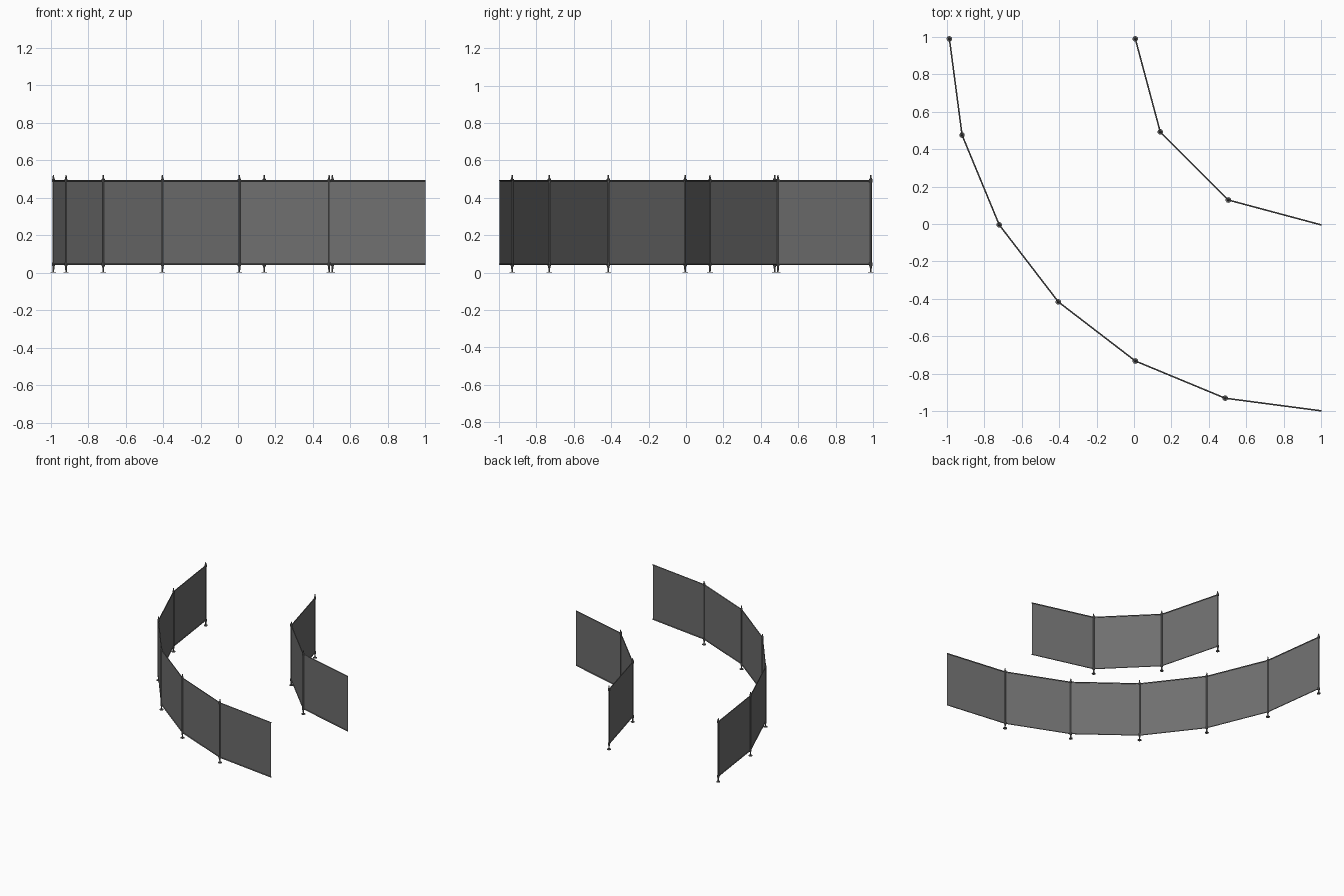
import bpy, bmesh
from math import cos, sin, radians
from mathutils import Vector

if "Cube" in bpy.data.objects:
    bpy.data.objects.remove(bpy.data.objects["Cube"])

CENTRE = Vector((1.0, 0.988, 0))
Z_LOW, Z_HIGH = 0.045, 0.492

grey = bpy.data.materials.new("dark_grey")
grey.diffuse_color = (0.16, 0.16, 0.16, 1)
grey.use_nodes = True
grey.node_tree.nodes["Principled BSDF"].inputs["Base Color"].default_value = grey.diffuse_color


def finish(name, bm):
    bmesh.ops.recalc_face_normals(bm, faces=bm.faces)
    mesh = bpy.data.meshes.new(name)
    bm.to_mesh(mesh)
    bm.free()
    mesh.materials.append(grey)
    ob = bpy.data.objects.new(name, mesh)
    bpy.context.collection.objects.link(ob)
    return ob


def rod(bm, a, b, r1, r2=None, sides=8):
    """Capped cylinder or cone from a to b."""
    d = b - a
    m = d.to_track_quat('Z', 'Y').to_matrix().to_4x4()
    m.translation = (a + b) / 2
    bmesh.ops.create_cone(bm, cap_ends=True, segments=sides, radius1=r1,
                          radius2=r1 if r2 is None else r2,
                          depth=d.length, matrix=m)


def fence(name, radius, count):
    pts = [CENTRE + radius * Vector((cos(t), sin(t), 0))
           for t in (radians(180 + 90 * i / count) for i in range(count + 1))]
    up = lambda p, z: p + Vector((0, 0, z))

    # flat infill panels
    bm = bmesh.new()
    for a, b in zip(pts, pts[1:]):
        bm.faces.new([bm.verts.new(v) for v in (
            up(a, Z_LOW), up(b, Z_LOW), up(b, Z_HIGH), up(a, Z_HIGH))])
    finish(name + "_panels", bm)

    # top and bottom rails
    bm = bmesh.new()
    for a, b in zip(pts, pts[1:]):
        for z in (Z_LOW, Z_HIGH):
            rod(bm, up(a, z), up(b, z), 0.004)
    finish(name + "_rails", bm)

    # posts with pointed cap, clamps and foot; the far end stays open
    bm = bmesh.new()
    for p in pts[:-1]:
        for z0, z1, r1, r2 in (
                (0.000, 0.004, 0.015, 0.015),
                (0.004, 0.035, 0.004, 0.006),
                (0.035, 0.500, 0.006, 0.006),
                (0.500, 0.522, 0.006, 0.003),
                (Z_LOW - 0.009, Z_LOW + 0.009, 0.009, 0.009),
                (Z_HIGH - 0.009, Z_HIGH + 0.009, 0.009, 0.009)):
            rod(bm, up(p, z0), up(p, z1), r1, r2, 10)
    finish(name + "_posts", bm)


fence("outer_fence", 1.985, 6)
fence("inner_fence", 0.993, 3)
